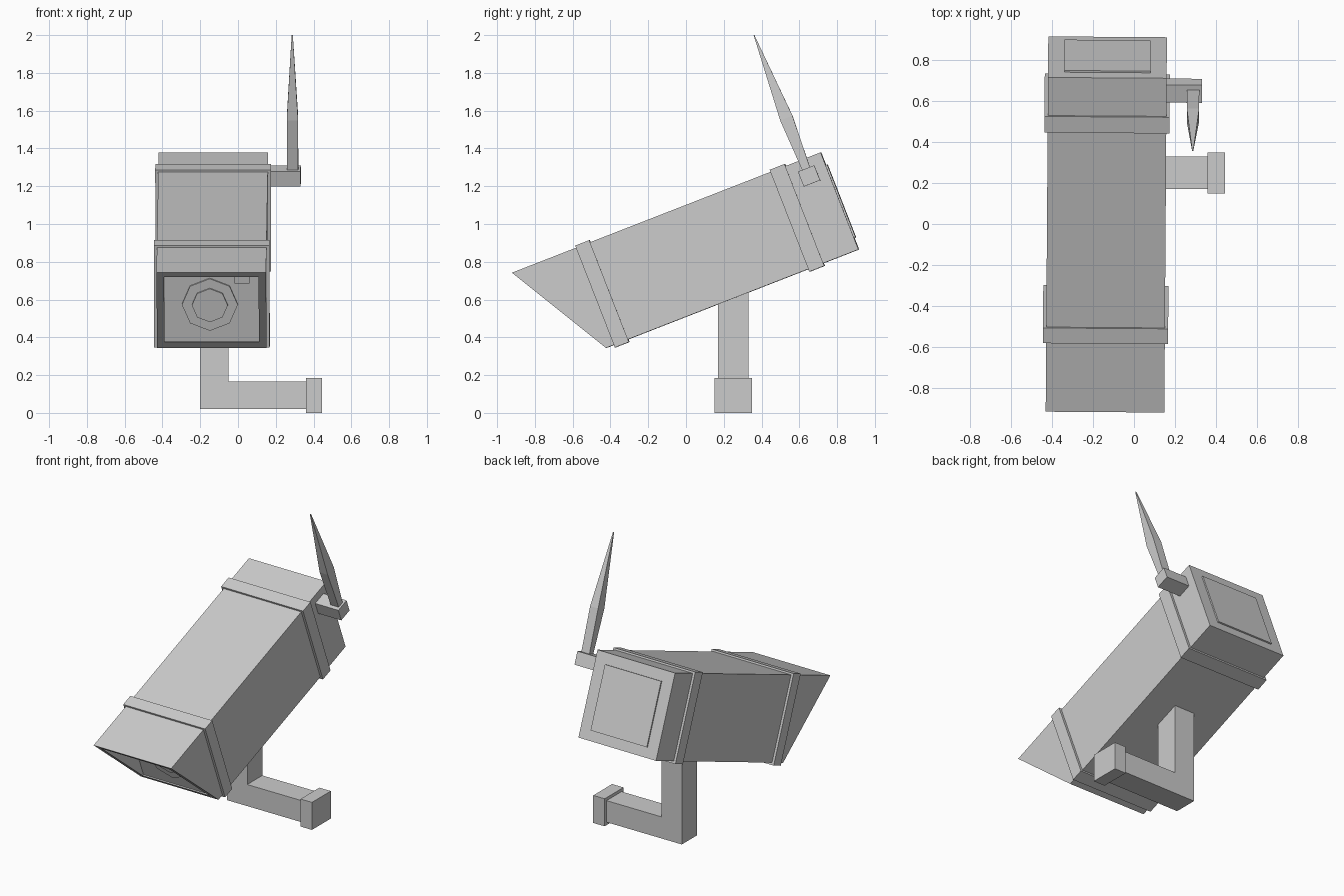
import bpy, bmesh
from math import radians
from mathutils import Matrix, Vector

if "Cube" in bpy.data.objects:
    bpy.data.objects.remove(bpy.data.objects["Cube"])

GREY = (0.6, 0.6, 0.6, 1)
grey = bpy.data.materials.new("light_grey")
grey.use_nodes = True
grey.diffuse_color = GREY
grey.node_tree.nodes["Principled BSDF"].inputs["Base Color"].default_value = GREY

# Housing frame: x across, y along the barrel (0 at the rear), z up from its underside
TILT = (Matrix.Translation((-0.129, 0.915, 0.865))
        @ Matrix.Rotation(radians(-0.4), 4, 'Z')
        @ Matrix.Rotation(radians(21.3), 4, 'X'))
LEVEL = Matrix.Identity(4)


def finish(name, bm, frame):
    bmesh.ops.recalc_face_normals(bm, faces=bm.faces)
    mesh = bpy.data.meshes.new(name)
    bm.to_mesh(mesh)
    bm.free()
    mesh.materials.append(grey)
    obj = bpy.data.objects.new(name, mesh)
    bpy.context.collection.objects.link(obj)
    obj.matrix_world = frame
    return obj


def box(name, x, y, z, frame=TILT):
    bm = bmesh.new()
    bmesh.ops.create_cube(bm, size=1)
    for v in bm.verts:
        v.co = [(a + b) / 2 + c * (b - a) for (a, b), c in zip((x, y, z), v.co)]
    return finish(name, bm, frame)


def prism(name, points, offset, frame):
    """Extrude a flat outline by an offset."""
    bm = bmesh.new()
    face = bm.faces.new([bm.verts.new(p) for p in points])
    new = bmesh.ops.extrude_face_region(bm, geom=[face])["geom"]
    bmesh.ops.translate(bm, vec=offset,
                        verts=[g for g in new if isinstance(g, bmesh.types.BMVert)])
    return finish(name, bm, frame)


def octagon(name, radius, depth, centre):
    bm = bmesh.new()
    bmesh.ops.create_cone(bm, cap_ends=True, segments=8, radius1=radius, radius2=radius,
                          depth=depth, matrix=Matrix.Translation(centre)
                          @ Matrix.Rotation(radians(90), 4, 'X'))
    return finish(name, bm, TILT)


# Housing with a slanted hood
HALF, TOP, GLASS = 0.29, 0.552, -1.45
outline = [(-1.754, TOP), (-1.435, 0), (0, 0), (0, TOP)]
housing = prism("housing", [(-HALF, y, z) for y, z in outline], (2 * HALF, 0, 0), TILT)

# Hollow out the hood
cutter = box("hood_cutter", (-0.25, 0.25), (-2, GLASS), (0.043, 0.52))
cutter.hide_render = True
cut = housing.modifiers.new("hollow", 'BOOLEAN')
cut.operation = 'DIFFERENCE'
cut.solver = 'EXACT'
cut.object = cutter
bpy.context.view_layer.objects.active = housing
bpy.ops.object.modifier_apply(modifier=cut.name)
bpy.data.objects.remove(cutter)

# Raised bands round the housing
for name, y in (("front_band", (-1.39, -1.31)), ("rear_band", (-0.285, -0.2))):
    box(name, (-0.306, 0.306), y, (-0.015, 0.564))

# Rear cover plate
box("rear_plate", (-0.21, 0.21), (-0.01, 0.009), (0.065, 0.48))

# Lens and small sensor inside the hood
octagon("lens_ring", 0.148, 0.02, (-0.01, GLASS, 0.255))
octagon("lens_glass", 0.095, 0.04, (-0.01, GLASS, 0.255))
box("sensor", (0.12, 0.2), (GLASS - 0.009, GLASS + 0.01), (0.376, 0.45))

# Antenna bracket and tapering blade
box("antenna_bracket", (0.28, 0.463), (-0.148, -0.055), (0.415, 0.5))
bm = bmesh.new()
rings = []
for height, hx, hy in ((0.48, 0.03, 0.021), (0.786, 0.03, 0.035), (1.259, 0.003, 0.002)):
    rings.append([bm.verts.new((0.42 + sx * hx, -0.102 + sy * hy, height))
                  for sx, sy in ((-1, -1), (1, -1), (1, 1), (-1, 1))])
for low, high in zip(rings, rings[1:]):
    for i in range(4):
        j = (i + 1) % 4
        bm.faces.new((low[i], low[j], high[j], high[i]))
bm.faces.new(rings[0])
bm.faces.new(rings[-1])
finish("antenna", bm, TILT)

# L-shaped support arm and its wall mount
arm = [(-0.2, 0.02), (0.38, 0.02), (0.38, 0.165), (-0.05, 0.165), (-0.05, 0.68), (-0.2, 0.68)]
prism("support_arm", [(x, 0.17, z) for x, z in arm], (0, 0.16, 0), LEVEL)
box("wall_mount", (0.36, 0.445), (0.15, 0.35), (0, 0.185), LEVEL)
